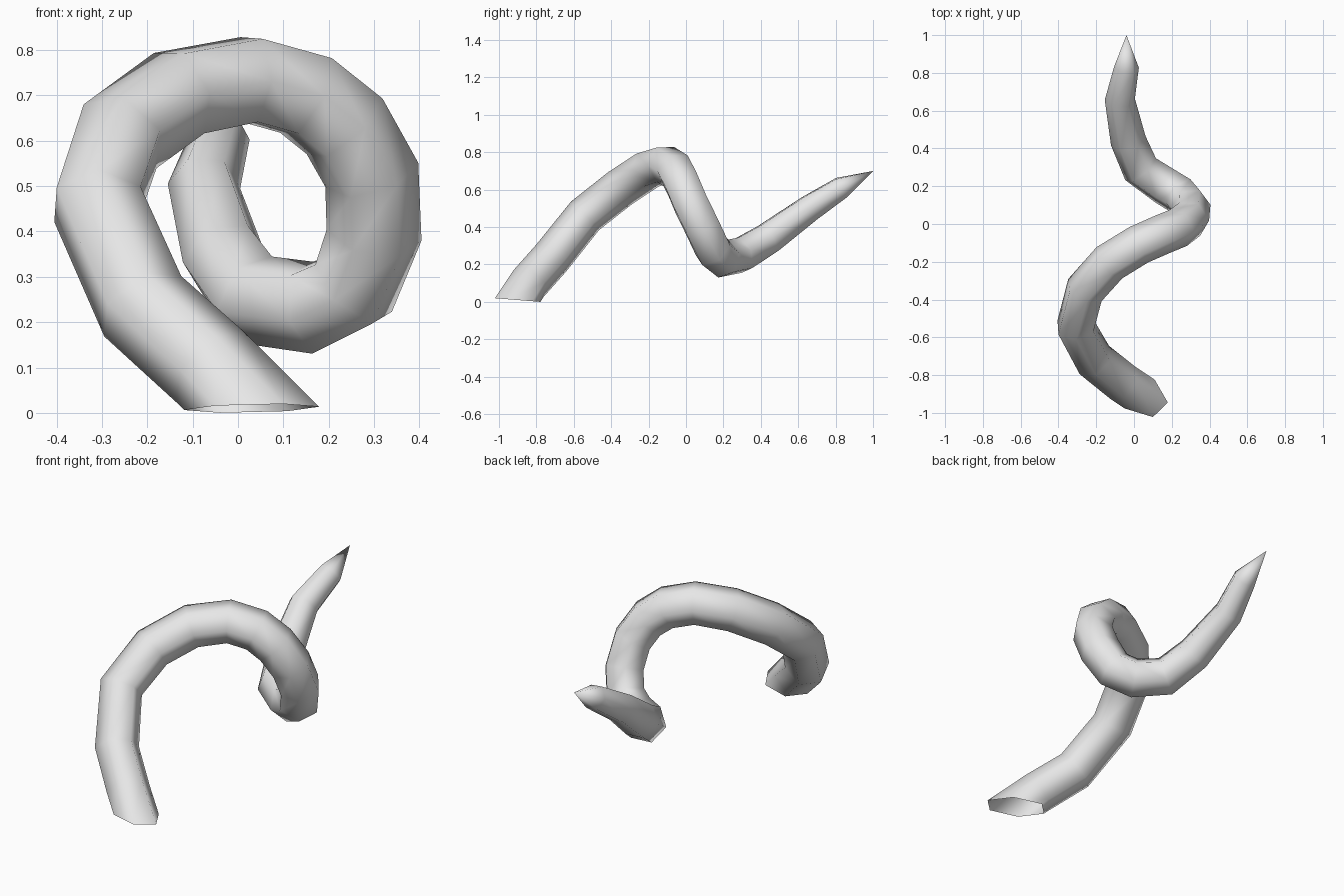
import bpy, bmesh, math
from mathutils import Vector, Quaternion

cube = bpy.data.objects.get("Cube")
if cube:
    bpy.data.objects.remove(cube, do_unlink=True)

SIDES = 6

# Centre line of the coil from base to tip: x, y, z, radius
PATH = [
    (-.06, -.84, .10, .108), (-.21, -.72, .235, .108), (-.31, -.54, .46, .107),
    (-.26, -.35, .61, .107), (-.13, -.205, .705, .107), (.025, -.11, .735, .106),
    (.15, -.055, .70, .106), (.235, -.02, .632, .106), (.295, .025, .525, .106),
    (.30, .09, .392, .106), (.255, .145, .275, .105), (.165, .20, .232, .105),
    (.035, .29, .25, .103), (-.03, .44, .34, .095), (-.075, .66, .50, .08),
    (-.04, .83, .61, .066),
]
TIP = Vector((-.04, 1, .70))
BASE = Vector((.03, -.9, .01))
CUT_NORMAL = Vector((0, .08, 1))

centres = [Vector(p[:3]) for p in PATH]
line = [BASE] + centres + [TIP]
tangents = [((line[i] - line[i - 1]).normalized()
             + (line[i + 1] - line[i]).normalized()).normalized()
            for i in range(1, len(line) - 1)]

bm = bmesh.new()


def ring_points(centre, tangent, across, radius):
    across = (across - tangent * across.dot(tangent)).normalized()
    return [centre + radius * (Quaternion(tangent, math.tau * k / SIDES) @ across)
            for k in range(SIDES)]


def bridge(a, b):
    for k in range(SIDES):
        j = (k + 1) % SIDES
        bm.faces.new((a[k], a[j], b[j], b[k]))


# Hexagonal rings carried along the centre line without twisting
across = Vector((.65, .04, .69))
start = (centres[0] - BASE).normalized()
first = ring_points(centres[0], start, across, PATH[0][3])

# Open foot: the first section slides back along the axis to the sloped cut
foot = [p - start * ((p - BASE).dot(CUT_NORMAL) / start.dot(CUT_NORMAL)) for p in first]
previous = [bm.verts.new(p) for p in foot]
old_tangent = start
for centre, tangent, spec in zip(centres, tangents, PATH):
    across = old_tangent.rotation_difference(tangent) @ across
    ring = [bm.verts.new(p) for p in ring_points(centre, tangent, across, spec[3])]
    bridge(previous, ring)
    previous, old_tangent = ring, tangent

# Pointed tip
tip = bm.verts.new(TIP)
for k in range(SIDES):
    bm.faces.new((previous[k], previous[(k + 1) % SIDES], tip))

bmesh.ops.recalc_face_normals(bm, faces=bm.faces[:])
for face in bm.faces:
    face.smooth = True

mesh = bpy.data.meshes.new("spiral_horn")
bm.to_mesh(mesh)
bm.free()
horn = bpy.data.objects.new("spiral_horn", mesh)
bpy.context.collection.objects.link(horn)

# Plain grey surface
grey = bpy.data.materials.new("light_grey")
grey.use_nodes = True
grey.diffuse_color = (.8, .8, .8, 1)
grey.node_tree.nodes["Principled BSDF"].inputs["Base Color"].default_value = (.8, .8, .8, 1)
mesh.materials.append(grey)
